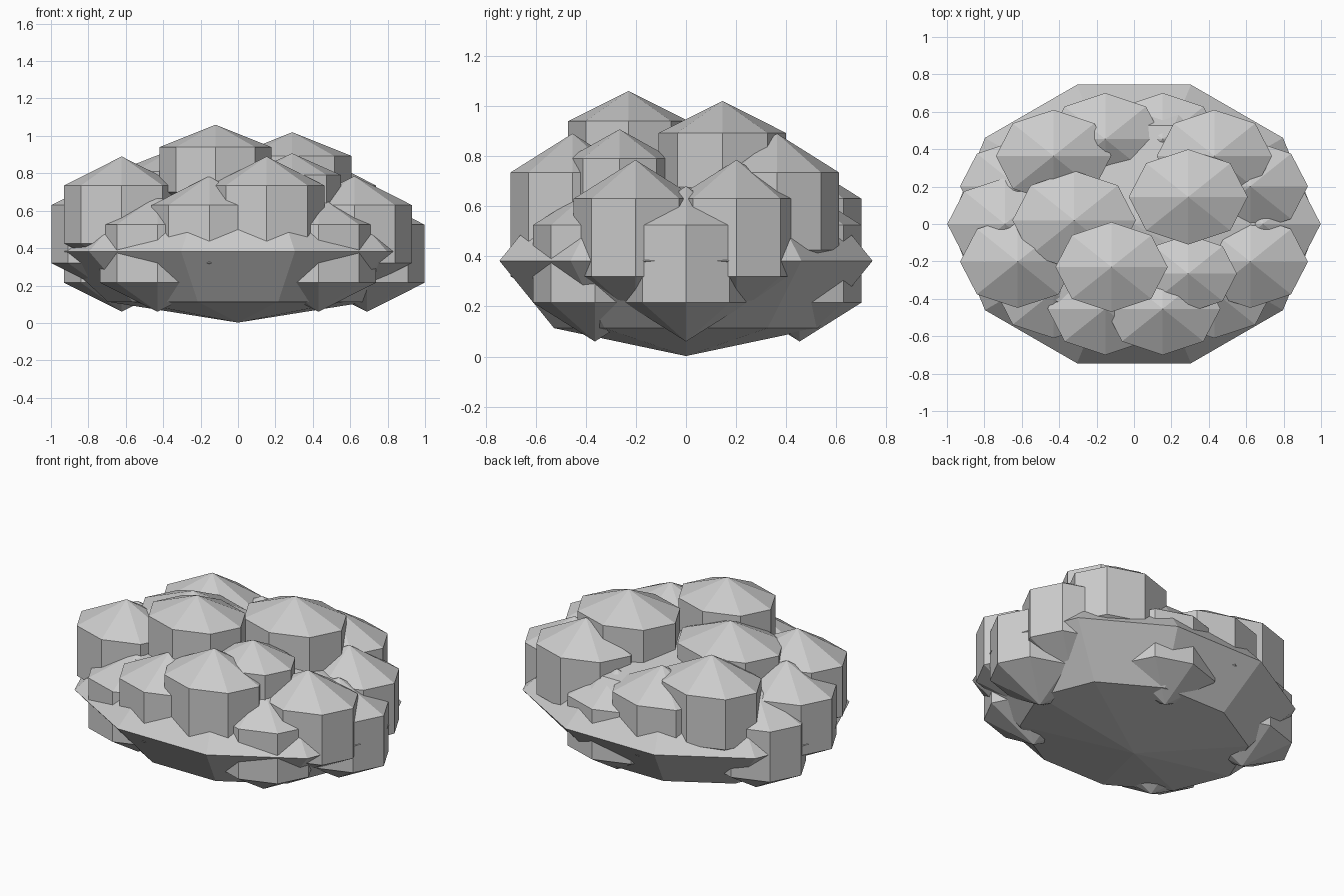
import bpy, bmesh
from math import sin, cos, pi, tau

if "Cube" in bpy.data.objects:
    bpy.data.objects.remove(bpy.data.objects["Cube"])


def faceted_ball(name, center, radii, segments, bands):
    """Flat-shaded low-poly ellipsoid with a corner on the +x axis."""
    cx, cy, cz = center
    rx, ry, rz = radii
    bm = bmesh.new()
    rings = []
    for b in range(1, bands):
        lat = -pi / 2 + pi * b / bands
        rings.append([bm.verts.new((cx + rx * cos(lat) * cos(tau * s / segments),
                                    cy + ry * cos(lat) * sin(tau * s / segments),
                                    cz + rz * sin(lat))) for s in range(segments)])
    bottom = bm.verts.new((cx, cy, cz - rz))
    top = bm.verts.new((cx, cy, cz + rz))
    for s in range(segments):
        n = (s + 1) % segments
        bm.faces.new((bottom, rings[0][n], rings[0][s]))
        bm.faces.new((top, rings[-1][s], rings[-1][n]))
        for lo, hi in zip(rings, rings[1:]):
            bm.faces.new((lo[s], lo[n], hi[n], hi[s]))
    mesh = bpy.data.meshes.new(name)
    bm.to_mesh(mesh)
    bm.free()
    obj = bpy.data.objects.new(name, mesh)
    bpy.context.collection.objects.link(obj)
    return obj


# Wide shallow core
faceted_ball("core", (0, 0, 0.382), (0.985, 0.783, 0.38), 10, 4)

# Outer ring of lumps, stepping through three heights
COUNT = 14
for k in range(COUNT):
    a = tau * k / COUNT
    faceted_ball(f"outer_lump_{k + 1}",
                 (0.69 * cos(a), 0.465 * sin(a), 0.37 + 0.105 * (k % 3)),
                 (0.356, 0.285, 0.31), 8, 3)

# Crown lumps: x, y, apex height, wall radius, vertical radius
crown = [
    (-0.12, -0.23, 1.06, 0.30, 0.24),
    (0.29, 0.145, 1.02, 0.318, 0.255),
    (-0.32, 0.02, 0.94, 0.33, 0.26),
    (0.29, -0.265, 0.907, 0.26, 0.232),
]
for i, (x, y, apex, r, rz) in enumerate(crown):
    r /= cos(pi / 6)
    faceted_ball(f"crown_lump_{i + 1}", (x, y, apex - rz), (r, r * 0.8, rz), 8, 3)
